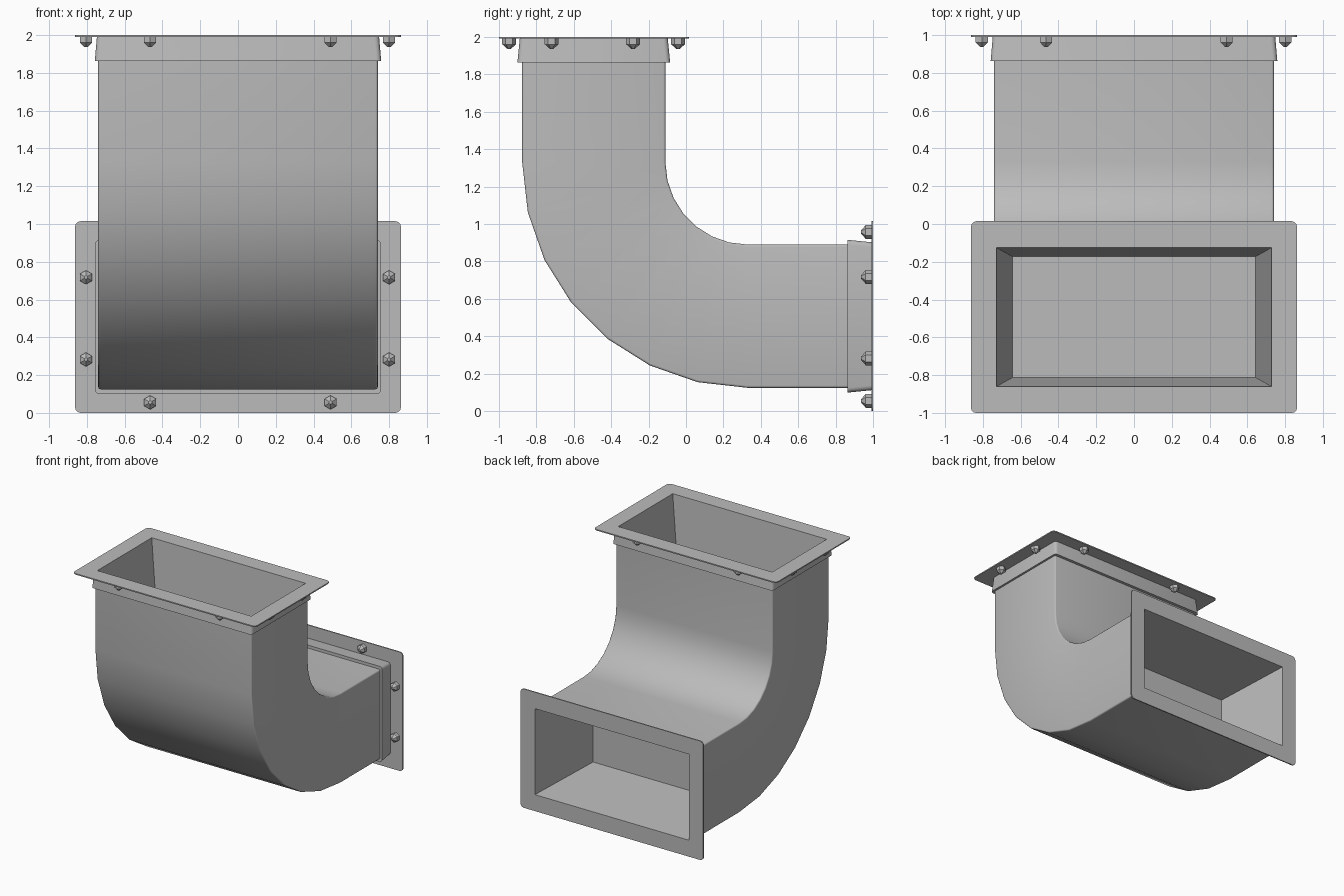
import bpy, bmesh
from math import sin, cos, pi, radians

cube = bpy.data.objects.get("Cube")
if cube:
    bpy.data.objects.remove(cube, do_unlink=True)

# Single grey metal
metal = bpy.data.materials.new("grey_metal")
metal.use_nodes = True
GREY = (0.5, 0.5, 0.5, 1.0)
metal.diffuse_color = GREY
metal.node_tree.nodes["Principled BSDF"].inputs["Base Color"].default_value = GREY

CENTRE = -0.4925   # centre of the top mouth along y


def rect(hx, hy, z):
    return [(-hx, CENTRE - hy, z), (hx, CENTRE - hy, z),
            (hx, CENTRE + hy, z), (-hx, CENTRE + hy, z)]


def hexagon(x, y, r, z):
    return [(x + r * cos(pi / 6 + i * pi / 3), y + r * sin(pi / 6 + i * pi / 3), z)
            for i in range(6)]


def loft(bm, rings, cap_start=False, cap_end=False):
    """Skin between rings; returns lengthwise edges grouped by span."""
    vs = [[bm.verts.new(p) for p in ring] for ring in rings]
    spans = []
    for a, b in zip(vs, vs[1:]):
        n = len(a)
        for i in range(n):
            j = (i + 1) % n
            bm.faces.new((a[i], a[j], b[j], b[i]))
        spans.append([bm.edges.get((a[i], b[i])) for i in range(n)])
    if cap_start:
        bm.faces.new(vs[0][::-1])
    if cap_end:
        bm.faces.new(vs[-1])
    return spans


def round_edges(bm, edges, width):
    bmesh.ops.bevel(bm, geom=edges, offset=width, offset_type='OFFSET',
                    segments=3, profile=0.5, affect='EDGES')


def finish(bm, name, to_rear=False, smooth=True):
    if to_rear:  # swap y and z to place the part on the rear mouth
        for v in bm.verts:
            x, y, z = v.co
            v.co = (x, z - 1, y + 1)
        bmesh.ops.reverse_faces(bm, faces=bm.faces[:])
    mesh = bpy.data.meshes.new(name)
    bm.to_mesh(mesh)
    bm.free()
    mesh.materials.append(metal)
    if smooth:
        mesh.shade_smooth()
        mesh.set_sharp_from_angle(angle=radians(35))
    obj = bpy.data.objects.new(name, mesh)
    bpy.context.collection.objects.link(obj)
    return obj


# Elbow duct: straight leg, seven-step bend, straight leg
BEND_Y, BEND_Z, R_OUT, R_IN, HALF_X = 0.33, 1.33, 1.205, 0.44, 0.74
section = [(BEND_Z - R_OUT, BEND_Z - R_IN)]
path = [((0.992, BEND_Z - R_OUT), (0.992, BEND_Z - R_IN))]
for i in range(8):
    a = i / 7 * pi / 2
    path.append(tuple((BEND_Y - r * sin(a), BEND_Z - r * cos(a)) for r in (R_OUT, R_IN)))
path.append(((BEND_Y - R_OUT, 1.992), (BEND_Y - R_IN, 1.992)))
bm = bmesh.new()
spans = loft(bm, [[(-HALF_X, *o), (HALF_X, *o), (HALF_X, *i), (-HALF_X, *i)]
                  for o, i in path])
round_edges(bm, [e for s in spans for e in s], 0.012)
finish(bm, "elbow_duct")

# Matching fittings on both mouths
for place, rear in (("top", False), ("rear", True)):
    # Flange plate with tapered, closed recess
    bm = bmesh.new()
    spans = loft(bm, [rect(0.735, 0.378, 1.99), rect(0.863, 0.5075, 1.99),
                      rect(0.863, 0.5075, 2.0), rect(0.727, 0.367, 2.0),
                      rect(0.643, 0.32, 1.335)], cap_end=True)
    round_edges(bm, spans[1], 0.03)
    finish(bm, place + "_flange", rear, smooth=False)

    # Flared collar
    bm = bmesh.new()
    spans = loft(bm, [rect(0.735, 0.378, 1.862), rect(0.758, 0.408, 1.862),
                      rect(0.747, 0.395, 1.992)])
    round_edges(bm, spans[1], 0.025)
    finish(bm, place + "_collar", rear)

    # Hex bolts under the flange
    spots = [(x, CENTRE + v) for x in (-0.465, 0.49) for v in (-0.452, 0.45)]
    spots += [(x, CENTRE + v) for x in (-0.805, 0.8) for v in (-0.225, 0.21)]
    for n, (x, y) in enumerate(spots):
        bm = bmesh.new()
        loft(bm, [hexagon(x, y, r, z) for r, z in
                  ((0.01, 1.936), (0.037, 1.96), (0.037, 1.992))], True, True)
        finish(bm, f"{place}_bolt_{n + 1}", rear, smooth=False)
